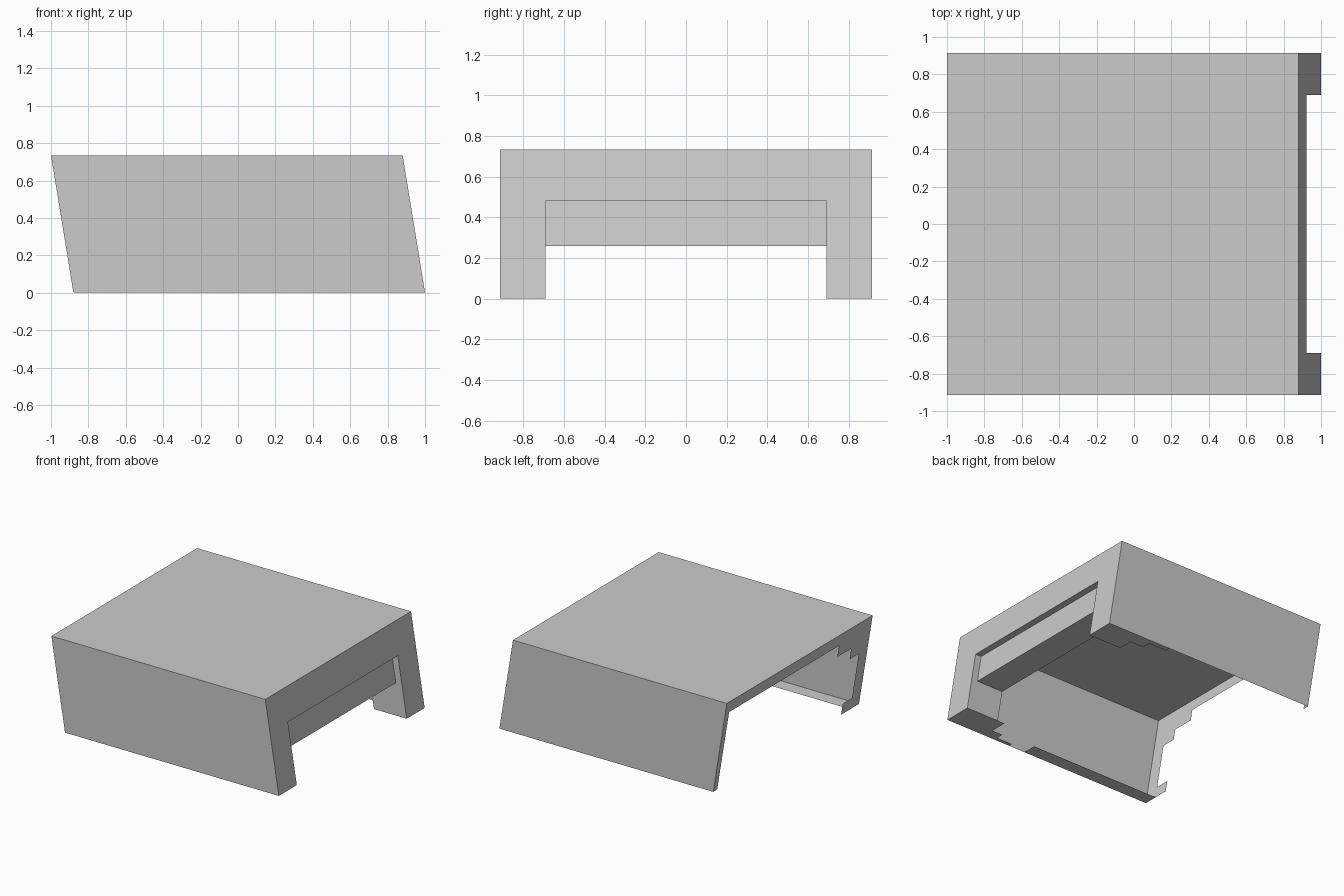
import bpy
from mathutils import Vector

if "Cube" in bpy.data.objects:
    bpy.data.objects.remove(bpy.data.objects["Cube"])

LEAN, H, D = 0.163, 0.735, 0.915      # lean per height, height, half depth
U0, U1 = -0.88, 1.0                   # ends at ground level
W, ZP, ZR = 0.69, 0.26, 0.48          # opening half width, panel bottom, panel top


def sheet(name, faces, outward):
    """Flat sheets given as corner lists (u, y, z), leaned, and facing outward."""
    out = Vector(outward)
    verts, index, polys = [], {}, []
    for f in faces:
        pts = [Vector((u - LEAN * z, y, z)) for u, y, z in f]
        normal = sum(((pts[i] - pts[0]).cross(pts[i + 1] - pts[0])
                      for i in range(1, len(pts) - 1)), Vector())
        if normal.dot(out) < 0:
            pts.reverse()
        ids = []
        for p in pts:
            key = tuple(round(c, 5) for c in p)
            if key not in index:
                index[key] = len(verts)
                verts.append(key)
            ids.append(index[key])
        polys.append(ids)
    me = bpy.data.meshes.new(name)
    me.from_pydata(verts, [], polys)
    ob = bpy.data.objects.new(name, me)
    bpy.context.collection.objects.link(ob)


def yz(u, y0, y1, z0, z1):
    return [(u, y0, z0), (u, y1, z0), (u, y1, z1), (u, y0, z1)]


def xy(z, u0, u1, y0, y1):
    return [(u0, y0, z), (u1, y0, z), (u1, y1, z), (u0, y1, z)]


def xz(y, u0, u1, z0, z1):
    return [(u0, y, z0), (u1, y, z0), (u1, y, z1), (u0, y, z1)]


# Top and long side walls
sheet("top", [xy(H, U0, U1, -D, D)], (0, 0, 1))
for name, s in (("front", -1), ("back", 1)):
    sheet(name + "_wall", [xz(s * D, U0, U1, 0, H)], (0, s, 0))

# Right end: frame, set-back panel and their returns
R1, R2 = U1 - 0.053, U1 - 0.288
sheet("right_frame", [yz(U1, -D, -W, 0, ZR), yz(U1, W, D, 0, ZR),
                      yz(U1, -D, D, ZR, H)], (1, 0, 0))
sheet("right_panel", [yz(R1, -W, W, ZP, ZR)], (1, 0, 0))
sheet("recess_ceiling", [xy(ZR, R1, U1, -W, W)], (0, 0, -1))
sheet("panel_underside", [xy(ZP, R2, R1, -W, W)], (0, 0, -1))
for name, s in (("front", -1), ("back", 1)):
    sheet(name + "_jamb", [xz(s * W, R2, R1, 0, ZP), xz(s * W, R1, U1, 0, ZP),
                           xz(s * W, R1, U1, ZP, ZR)], (0, -s, 0))

# Stepped bottom rims: (start, end, width)
rims = {"front": (-1, [(0.65, 1, 0.225), (0.555, 0.65, 0.09),
                       (0.42, 0.555, 0.03), (U0, 0.27, 0.11)]),
        "back": (1, [(0.71, 1, 0.225), (0.59, 0.71, 0.11), (0.43, 0.59, 0.04)])}
for name, (s, steps) in rims.items():
    sheet(name + "_bottom_rim",
          [xy(0, a, b, s * D, s * (D - w)) for a, b, w in steps], (0, 0, -1))

# Ragged rim around the open left end: (bottom, top, width)
steps = [(0, 0.092, 0.225), (0.092, 0.46, 0.11), (0.46, 0.55, 0.225), (0.55, 0.643, 0.40)]
sheet("left_rim", [yz(U0, -D, -D + w, a, b) for a, b, w in steps]
      + [yz(U0, -D, D, 0.643, H), yz(U0, D - 0.05, D, 0, 0.643)], (-1, 0, 0))
